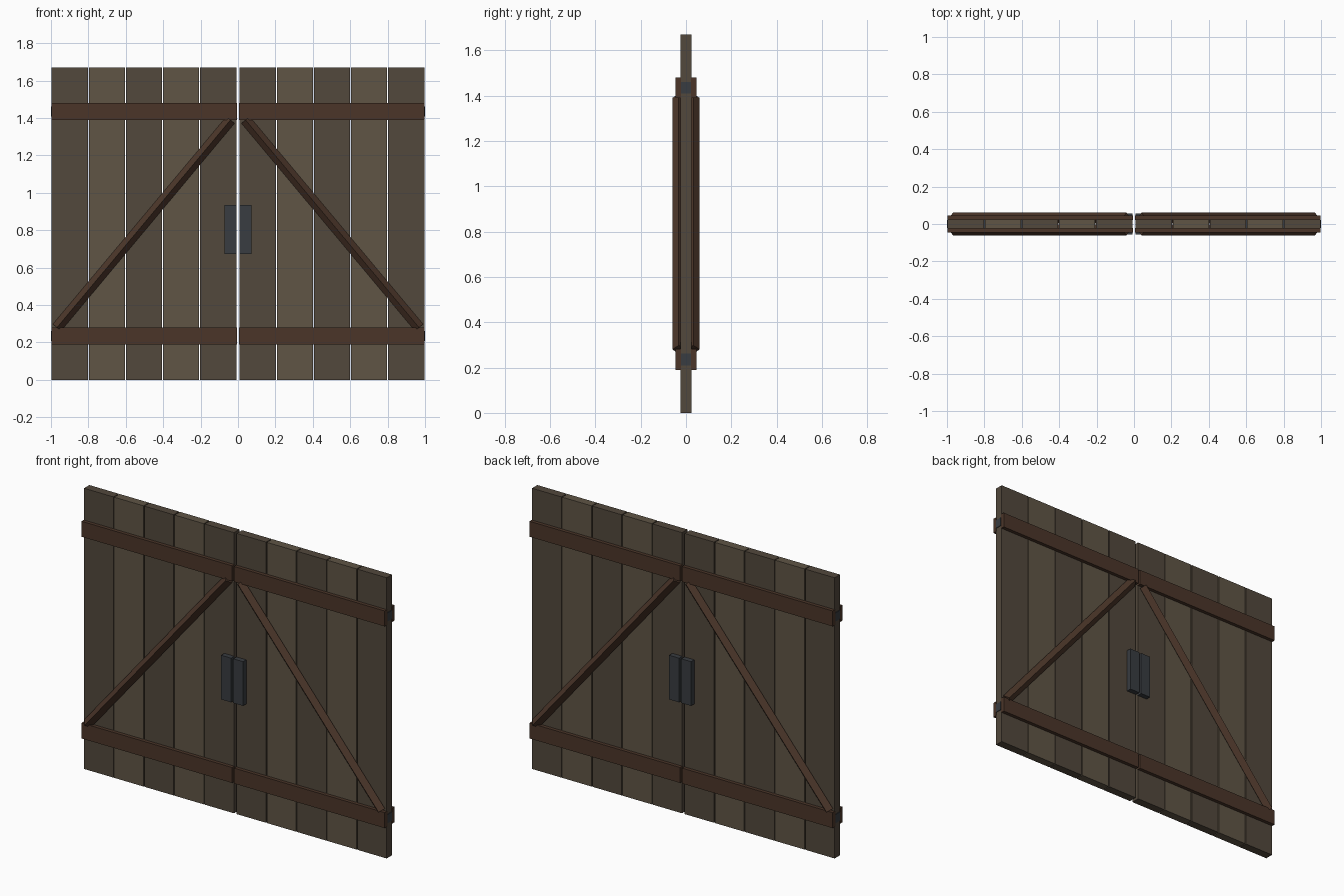
import bpy
from math import radians
from mathutils import Vector, Matrix

if "Cube" in bpy.data.objects:
    bpy.data.objects.remove(bpy.data.objects["Cube"])


def material(name, rgb):
    m = bpy.data.materials.new(name)
    m.diffuse_color = (*rgb, 1)
    m.use_nodes = True
    m.node_tree.nodes["Principled BSDF"].inputs["Base Color"].default_value = m.diffuse_color
    return m


DARK = material("dark_plank_wood", (0.085, 0.065, 0.045))
LIGHT = material("light_plank_wood", (0.115, 0.09, 0.06))
BROWN = material("brown_wood", (0.07, 0.036, 0.022))
IRON = material("iron", (0.04, 0.045, 0.052))


def cube(name, matrix, mat):
    bpy.ops.mesh.primitive_cube_add(size=1)
    ob = bpy.context.object
    ob.name = name
    ob.data.transform(matrix)
    ob.data.materials.append(mat)
    return ob


def box(name, x, y, z, mat):
    """Box from (min, max) ranges; ranges may be given in either order."""
    centre = [(a + b) / 2 for a, b in (x, y, z)]
    size = [abs(b - a) for a, b in (x, y, z)]
    return cube(name, Matrix.Translation(centre) @ Matrix.Diagonal((*size, 1)), mat)


def beam(name, p, q, side, mat):
    """Square beam from p to q, turned so that an edge faces outwards."""
    p, q = Vector(p), Vector(q)
    d = q - p
    zaxis = d.normalized()
    yaxis = Vector((0, 1, 0))
    xaxis = yaxis.cross(zaxis)
    rot = Matrix((xaxis, yaxis, zaxis)).transposed().to_4x4()
    m = (Matrix.Translation((p + q) / 2) @ rot @ Matrix.Rotation(radians(45), 4, 'Z')
         @ Matrix.Diagonal((side, side, d.length, 1)))
    return cube(name, m, mat)


for s, door in ((-1, "left"), (1, "right")):
    # upright planks in alternating tones
    for i in range(5):
        x0 = 0.009 + 0.1985 * i
        box(f"{door}_plank_{i + 1}", (s * x0, s * (x0 + 0.193)), (-0.025, 0.025),
            (0, 1.67), LIGHT if i % 2 else DARK)

    # iron hinge straps set between the rails
    for z, level in ((0.235, "lower"), (1.435, "upper")):
        box(f"{door}_{level}_hinge_strap", (s * 0.56, s * 1.0), (-0.021, 0.021),
            (z - 0.026, z + 0.026), IRON)

    for f, face in ((-1, "front"), (1, "back")):
        # horizontal rails
        for z, level in ((0.235, "lower"), (1.435, "upper")):
            box(f"{door}_{face}_{level}_rail", (s * 0.006, s * 0.998),
                (f * 0.022, f * 0.046), (z - 0.046, z + 0.046), BROWN)
        # diagonal brace
        beam(f"{door}_{face}_brace", (s * 0.968, f * 0.032, 0.28),
             (s * 0.04, f * 0.032, 1.39), 0.04, BROWN)
        # handle plate
        box(f"{door}_{face}_handle", (s * 0.007, s * 0.072),
            (f * 0.022, f * 0.055), (0.672, 0.935), IRON)
